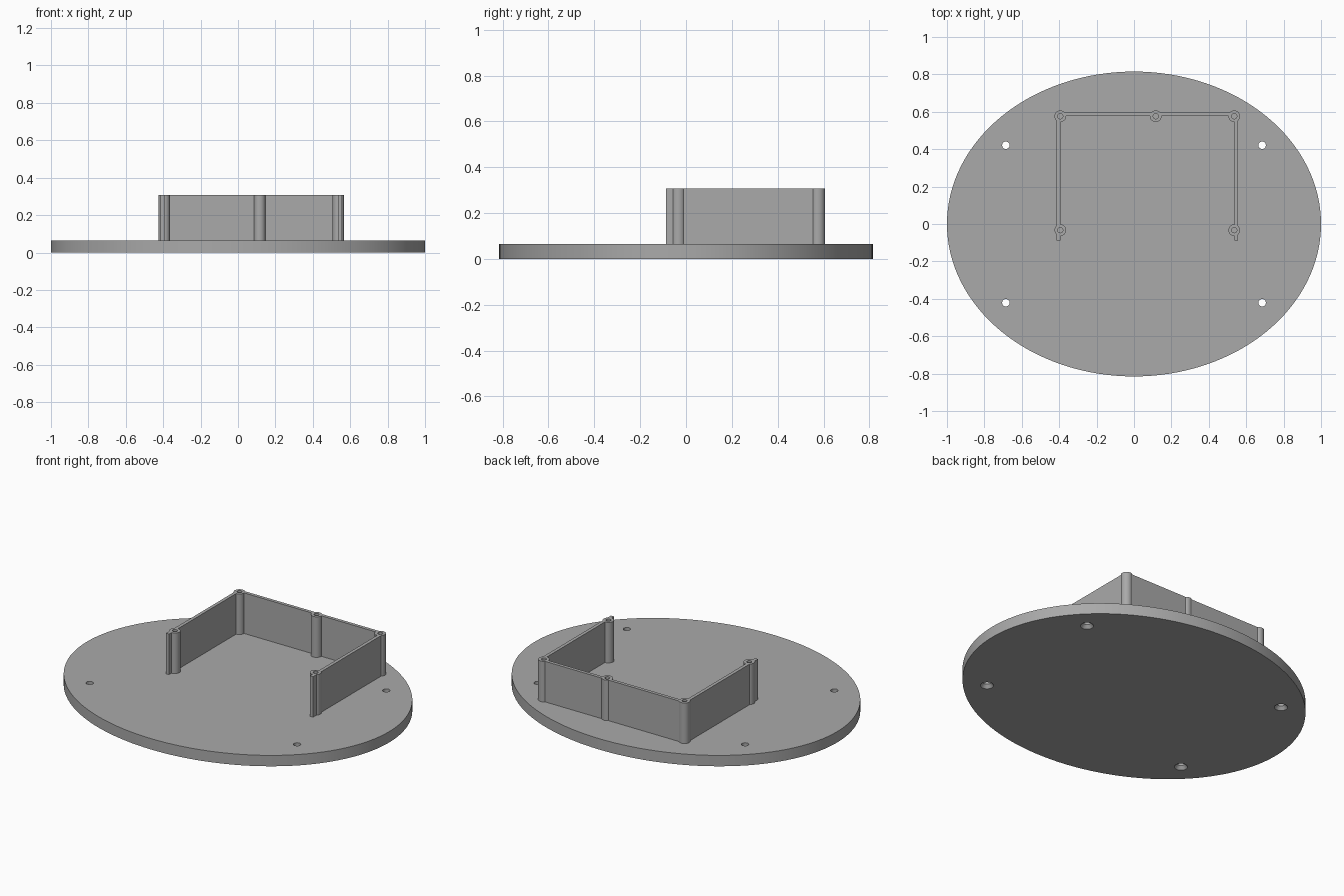
import bpy

if "Cube" in bpy.data.objects:
    bpy.data.objects.remove(bpy.data.objects["Cube"])

PLATE_TOP, WALL_TOP = 0.065, 0.307

grey = bpy.data.materials.new("plain grey")
grey.diffuse_color = (0.40, 0.40, 0.40, 1)
grey.use_nodes = True
grey.node_tree.nodes["Principled BSDF"].inputs["Base Color"].default_value = grey.diffuse_color


def cylinder(name, x, y, r, z0, z1, sides=32, r_top=None, stretch_y=1.0):
    bpy.ops.mesh.primitive_cone_add(vertices=sides, radius1=r, radius2=r if r_top is None else r_top,
                                    depth=z1 - z0, location=(x, y, (z0 + z1) / 2))
    ob = bpy.context.object
    ob.name = name
    ob.scale.y = stretch_y
    bpy.ops.object.transform_apply(location=True, rotation=True, scale=True)
    return ob


def box(name, x0, x1, y0, y1, z0, z1):
    bpy.ops.mesh.primitive_cube_add(size=1, location=((x0 + x1) / 2, (y0 + y1) / 2, (z0 + z1) / 2))
    ob = bpy.context.object
    ob.name = name
    ob.scale = (x1 - x0, y1 - y0, z1 - z0)
    bpy.ops.object.transform_apply(location=True, rotation=True, scale=True)
    return ob


def combine(target, parts, operation):
    """Apply each part to the target as a boolean, then remove the part."""
    for part in parts:
        bpy.context.view_layer.objects.active = target
        mod = target.modifiers.new("cut", 'BOOLEAN')
        mod.operation, mod.object, mod.solver = operation, part, 'EXACT'
        bpy.ops.object.modifier_apply(modifier=mod.name)
        bpy.data.objects.remove(part)


def finish(ob):
    ob.data.materials.clear()
    ob.data.materials.append(grey)
    bpy.ops.object.select_all(action='DESELECT')
    ob.select_set(True)
    bpy.context.view_layer.objects.active = ob
    bpy.ops.object.shade_smooth_by_angle(angle=0.5)


# Oval base plate with four screw holes, countersunk from below
plate = cylinder("base_plate", 0, 0, 1.0, 0, PLATE_TOP, sides=128, stretch_y=0.815)
for sx in (-1, 1):
    for sy in (-1, 1):
        x, y = sx * 0.685, sy * 0.421
        combine(plate, [cylinder("screw_hole", x, y, 0.02, -0.02, 0.1),
                        cylinder("countersink", x, y, 0.040, -0.005, 0.022, r_top=0.018)], 'DIFFERENCE')
finish(plate)

# Three-sided enclosure: thin walls joined to round screw posts
posts = [(-0.394, 0.576), (0.116, 0.576), (0.536, 0.576), (-0.394, -0.033), (0.536, -0.033)]
walls = box("enclosure", -0.414, 0.557, 0.577, 0.597, PLATE_TOP, WALL_TOP)
sides = [box("left_wall", -0.414, -0.394, -0.088, 0.587, PLATE_TOP, WALL_TOP),
         box("right_wall", 0.537, 0.557, -0.088, 0.587, PLATE_TOP, WALL_TOP)]
combine(walls, sides, 'UNION')
combine(walls, [cylinder("post", x, y, 0.031, PLATE_TOP, WALL_TOP) for x, y in posts], 'UNION')
combine(walls, [cylinder("post_hole", x, y, 0.014, PLATE_TOP + 0.02, WALL_TOP + 0.02, sides=24)
                for x, y in posts], 'DIFFERENCE')
finish(walls)
